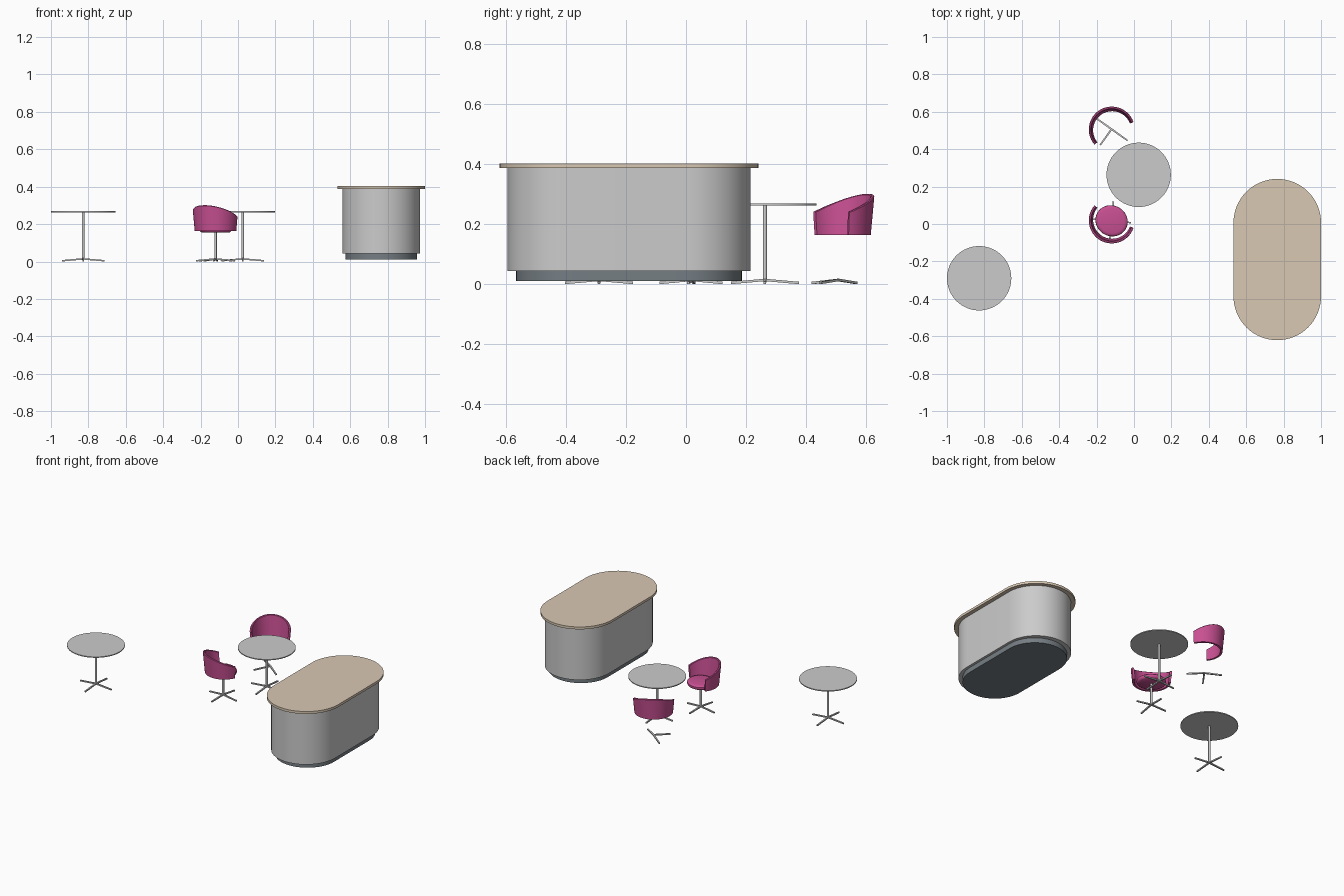
import bpy, bmesh, math
from mathutils import Vector, Matrix

if "Cube" in bpy.data.objects:
    bpy.data.objects.remove(bpy.data.objects["Cube"])


def material(name, rgb):
    m = bpy.data.materials.new(name)
    m.diffuse_color = (*rgb, 1)
    m.use_nodes = True
    m.node_tree.nodes["Principled BSDF"].inputs["Base Color"].default_value = m.diffuse_color
    return m


WOOD = material("wood", (0.69, 0.58, 0.45))
DARK = material("dark_base", (0.18, 0.21, 0.23))
CRIMSON = material("crimson", (0.58, 0.08, 0.29))


def finish(name, bm, mat=None, matrix=None):
    bmesh.ops.recalc_face_normals(bm, faces=bm.faces)
    me = bpy.data.meshes.new(name)
    bm.to_mesh(me)
    bm.free()
    ob = bpy.data.objects.new(name, me)
    bpy.context.collection.objects.link(ob)
    if mat:
        me.materials.append(mat)
    if matrix:
        ob.matrix_world = matrix
    bpy.ops.object.select_all(action='DESELECT')
    ob.select_set(True)
    bpy.context.view_layer.objects.active = ob
    bpy.ops.object.shade_smooth_by_angle(angle=math.radians(35))
    return ob


def stadium(name, cx, cy, r, half, z0, z1, mat=None, n=32):
    """Extruded slab with two half-round ends along y."""
    bm = bmesh.new()
    verts = []
    for side in (1, -1):
        for i in range(n + 1):
            a = math.pi * i / n + (0 if side == 1 else math.pi)
            verts.append(bm.verts.new((cx + r * math.cos(a),
                                       cy + side * half + r * math.sin(a), z0)))
    face = bm.faces.new(verts)
    top = bmesh.ops.extrude_face_region(bm, geom=[face])["geom"]
    bmesh.ops.translate(bm, vec=(0, 0, z1 - z0),
                        verts=[g for g in top if isinstance(g, bmesh.types.BMVert)])
    return finish(name, bm, mat)


def lathe(name, profile, matrix, mat=None, steps=48):
    """Turned part; the profile starts and ends on the axis."""
    bm = bmesh.new()
    vs = [bm.verts.new((r, 0, z)) for r, z in profile]
    es = [bm.edges.new(p) for p in zip(vs, vs[1:])]
    bmesh.ops.spin(bm, geom=vs + es, axis=(0, 0, 1), cent=(0, 0, 0),
                   angle=math.tau, steps=steps)
    bmesh.ops.remove_doubles(bm, verts=bm.verts, dist=1e-5)
    return finish(name, bm, mat, matrix)


def pole(name, r, z0, z1, matrix):
    lathe(name, [(0, z0), (r, z0), (r, z1), (0, z1)], matrix, steps=20)


def foot(name, length, angle, matrix):
    """Thin bar sloping from the hub down to the floor."""
    bm = bmesh.new()
    bmesh.ops.create_cube(bm, size=1)
    for v in bm.verts:
        outer = v.co.x > 0
        v.co = Vector((length if outer else 0,
                       v.co.y * (0.008 if outer else 0.010),
                       (0.004 if outer else 0.014) + v.co.z * 0.008))
    finish(name, bm, None, matrix @ Matrix.Rotation(angle, 4, 'Z'))


def chair_back(name, matrix, n=48):
    """Wraparound shell: tall behind, lower towards the arm ends; faces +x."""
    bm = bmesh.new()
    rings = []
    span = math.radians(99)
    for i in range(n + 1):
        t = -1 + 2 * i / n
        a = math.pi + t * span
        zt = 0.242 + 0.059 * math.cos(t * math.pi / 2) ** 1.1
        zb = 0.164
        ring = []
        for dr, z in ((0, zb), (0, zt - 0.003), (-0.003, zt), (-0.010, zt),
                      (-0.013, zt - 0.003), (-0.013, zb)):
            r = 0.115 + 0.012 * (z - zb) / 0.13 + dr
            ring.append(bm.verts.new((0.007 + r * math.cos(a), r * math.sin(a), z)))
        rings.append(ring)
    m = len(rings[0])
    for p, q in zip(rings, rings[1:]):
        for k in range(m):
            bm.faces.new((p[k], p[(k + 1) % m], q[(k + 1) % m], q[k]))
    bm.faces.new(rings[0])
    bm.faces.new(rings[-1])
    finish(name, bm, CRIMSON, matrix)


# Counter
stadium("counter_top", 0.766, -0.190, 0.234, 0.197, 0.387, 0.403, WOOD)
stadium("counter_body", 0.766, -0.190, 0.208, 0.197, 0.043, 0.387)
stadium("counter_plinth", 0.766, -0.190, 0.192, 0.184, 0.010, 0.043, DARK)

# Round tables
for i, (x, y) in enumerate([(-0.828, -0.290), (0.025, 0.263)], 1):
    M = Matrix.Translation((x, y, 0))
    lathe(f"table_{i}_top", [(0, 0.263), (0.172, 0.263), (0.172, 0.269), (0, 0.269)], M, steps=64)
    pole(f"table_{i}_pole", 0.007, 0.010, 0.263, M)
    for k in range(4):
        foot(f"table_{i}_foot_{k + 1}", 0.113, k * math.pi / 2, M)

# Chairs facing the second table; the far one has only its shell and three feet
for i, (y, turn, complete) in enumerate([(0.017, 60, True), (0.507, -60, False)], 1):
    M = Matrix.Translation((-0.120, y, 0)) @ Matrix.Rotation(math.radians(turn), 4, 'Z')
    chair_back(f"chair_{i}_back", M)
    for k in range(4):
        if complete or k != 1:
            foot(f"chair_{i}_foot_{k + 1}", 0.105, math.radians(24.5 + 90 * k), M)
    if complete:
        pole(f"chair_{i}_pole", 0.007, 0.010, 0.158, M)
        seat = [(0, 0.155), (0.074, 0.155), (0.082, 0.160), (0.086, 0.168),
                (0.085, 0.176), (0.079, 0.182), (0.068, 0.185), (0, 0.186)]
        lathe(f"chair_{i}_seat", seat, M @ Matrix.Diagonal((0.95, 1.02, 1, 1)), CRIMSON)
